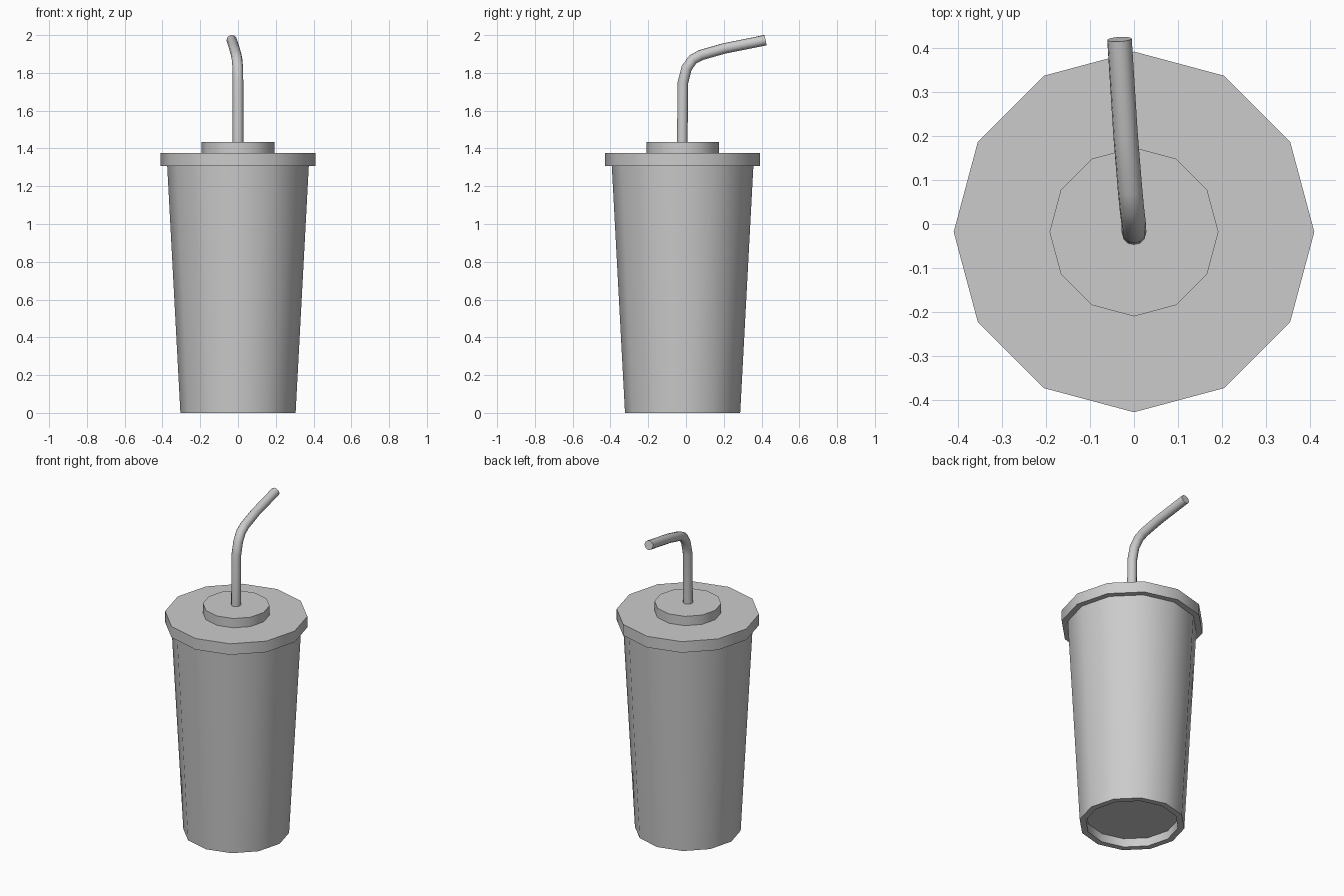
import bpy, bmesh, math

if "Cube" in bpy.data.objects:
    bpy.data.objects.remove(bpy.data.objects["Cube"])

CY = -0.018   # cup axis sits slightly forward of the origin
SIDES = 12


def smooth(obj):
    bpy.ops.object.select_all(action='DESELECT')
    obj.select_set(True)
    bpy.context.view_layer.objects.active = obj
    bpy.ops.object.shade_smooth_by_angle(angle=math.radians(40))


def lathe(name, profile):
    """Spin an (r, z) profile round the cup axis and cap both ends."""
    bm = bmesh.new()
    rings = []
    for r, z in profile:
        rings.append([bm.verts.new((r * math.cos(2 * math.pi * i / SIDES),
                                    r * math.sin(2 * math.pi * i / SIDES), z))
                      for i in range(SIDES)])
    for a, b in zip(rings, rings[1:]):
        for i in range(SIDES):
            j = (i + 1) % SIDES
            bm.faces.new((a[i], a[j], b[j], b[i]))
    bm.faces.new(rings[0])
    bm.faces.new(rings[-1])
    bmesh.ops.recalc_face_normals(bm, faces=bm.faces)
    mesh = bpy.data.meshes.new(name)
    bm.to_mesh(mesh)
    bm.free()
    obj = bpy.data.objects.new(name, mesh)
    obj.location.y = CY
    bpy.context.collection.objects.link(obj)
    smooth(obj)


# Tapered cup with a recessed base
lathe("cup", [(0.268, 0.054), (0.268, 0.0), (0.305, 0.0), (0.375, 1.31)])

# Lid rim and raised centre
lathe("lid", [(0.41, 1.306), (0.41, 1.376), (0.192, 1.376), (0.192, 1.435)])

# Bent drinking straw
path = [(0, -0.02, 1.43), (0, -0.016, 1.75), (-0.001, 0.003, 1.825),
        (-0.005, 0.036, 1.871), (-0.009, 0.078, 1.894),
        (-0.019, 0.2, 1.929), (-0.033, 0.42, 1.973)]
curve = bpy.data.curves.new("straw", 'CURVE')
curve.dimensions = '3D'
curve.bevel_depth = 0.028
curve.bevel_resolution = 4
curve.use_fill_caps = True
spline = curve.splines.new('POLY')
spline.points.add(len(path) - 1)
for point, co in zip(spline.points, path):
    point.co = (*co, 1)
straw = bpy.data.objects.new("straw", curve)
bpy.context.collection.objects.link(straw)
bpy.ops.object.select_all(action='DESELECT')
straw.select_set(True)
bpy.context.view_layer.objects.active = straw
bpy.ops.object.convert(target='MESH')
smooth(bpy.context.view_layer.objects.active)
